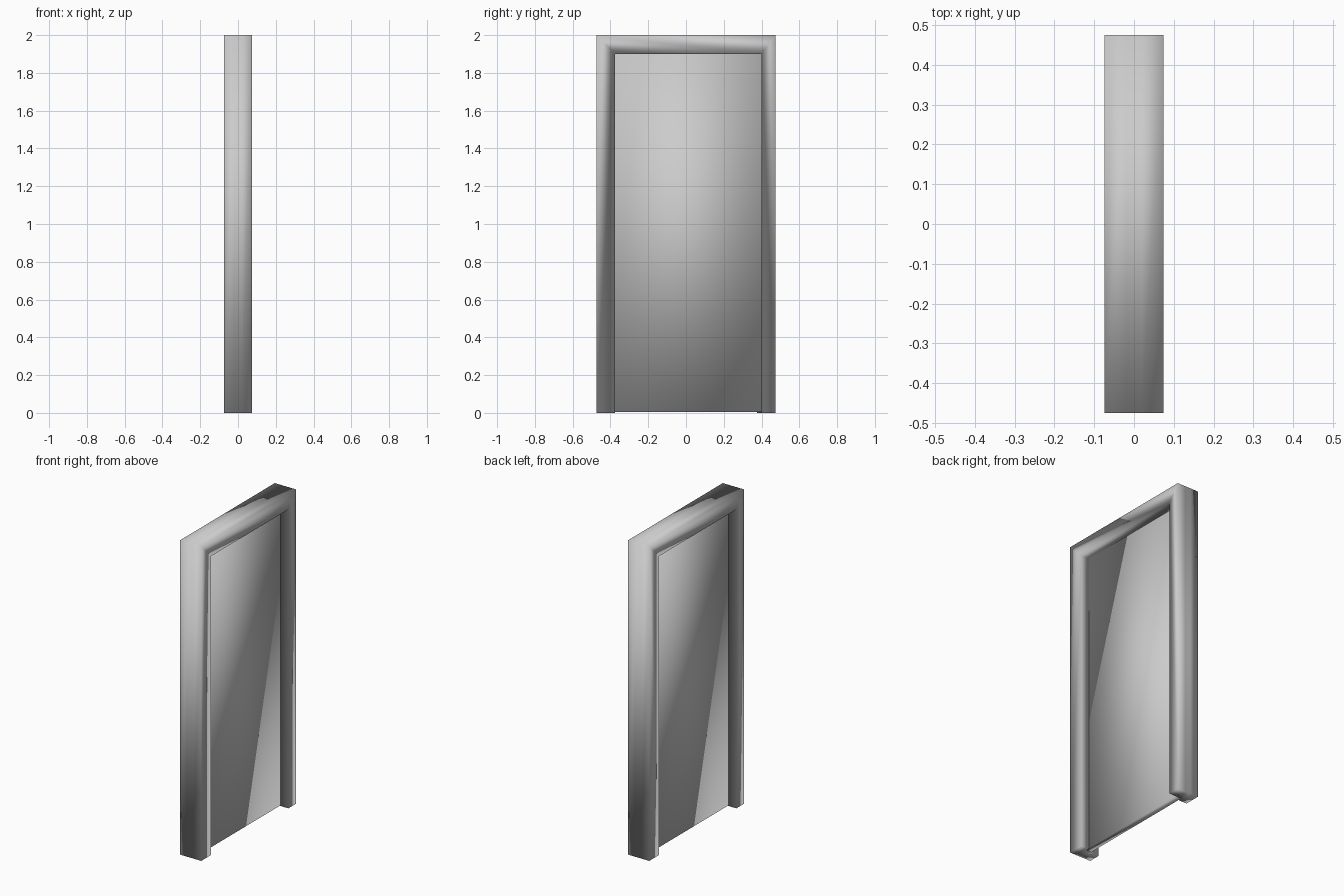
import bpy
import bmesh

if "Cube" in bpy.data.objects:
    bpy.data.objects.remove(bpy.data.objects["Cube"])


def finish(name, bm):
    bmesh.ops.remove_doubles(bm, verts=bm.verts, dist=1e-5)
    bmesh.ops.dissolve_degenerate(bm, edges=bm.edges, dist=1e-5)
    bmesh.ops.recalc_face_normals(bm, faces=bm.faces)
    for f in bm.faces:
        f.smooth = True
    mesh = bpy.data.meshes.new(name)
    bm.to_mesh(mesh)
    bm.free()
    obj = bpy.data.objects.new(name, mesh)
    bpy.context.collection.objects.link(obj)
    return obj


def loft(name, sections, outline):
    """Join a stack of outlines along x and cap both ends."""
    bm = bmesh.new()
    loops = [[bm.verts.new((x, y, z)) for y, z in outline(*args)]
             for x, *args in sections]
    n = len(loops[0])
    for a, b in zip(loops, loops[1:]):
        for i in range(n):
            j = (i + 1) % n
            if (a[i].co - b[i].co).length + (a[j].co - b[j].co).length > 1e-6:
                bm.faces.new((a[i], a[j], b[j], b[i]))
    bm.faces.new(loops[0])
    bm.faces.new(loops[-1][::-1])
    return finish(name, bm)


W, H, D = 0.475, 2.0, 0.074      # frame half width, height, half depth
HEAD = 1.9                       # underside of the head
WIDE, NARROW, T = 0.40, 0.375, 0.02


def frame_outline(left, right):
    return [(-W, 0), (-W, H), (W, H), (W, 0),
            (right, 0), (right, HEAD), (-left, HEAD), (-left, 0)]


# door frame: stops on opposite faces of the two jambs
loft("door_frame", [
    (-D, WIDE, NARROW), (-T, WIDE, NARROW),
    (-T, WIDE, WIDE), (T, WIDE, WIDE),
    (T, NARROW, WIDE), (D, NARROW, WIDE)], frame_outline)

# door leaf
loft("door_panel", [(-T, WIDE), (T, WIDE)],
     lambda w: [(-w, 0.005), (-w, HEAD), (w, HEAD), (w, 0.005)])
